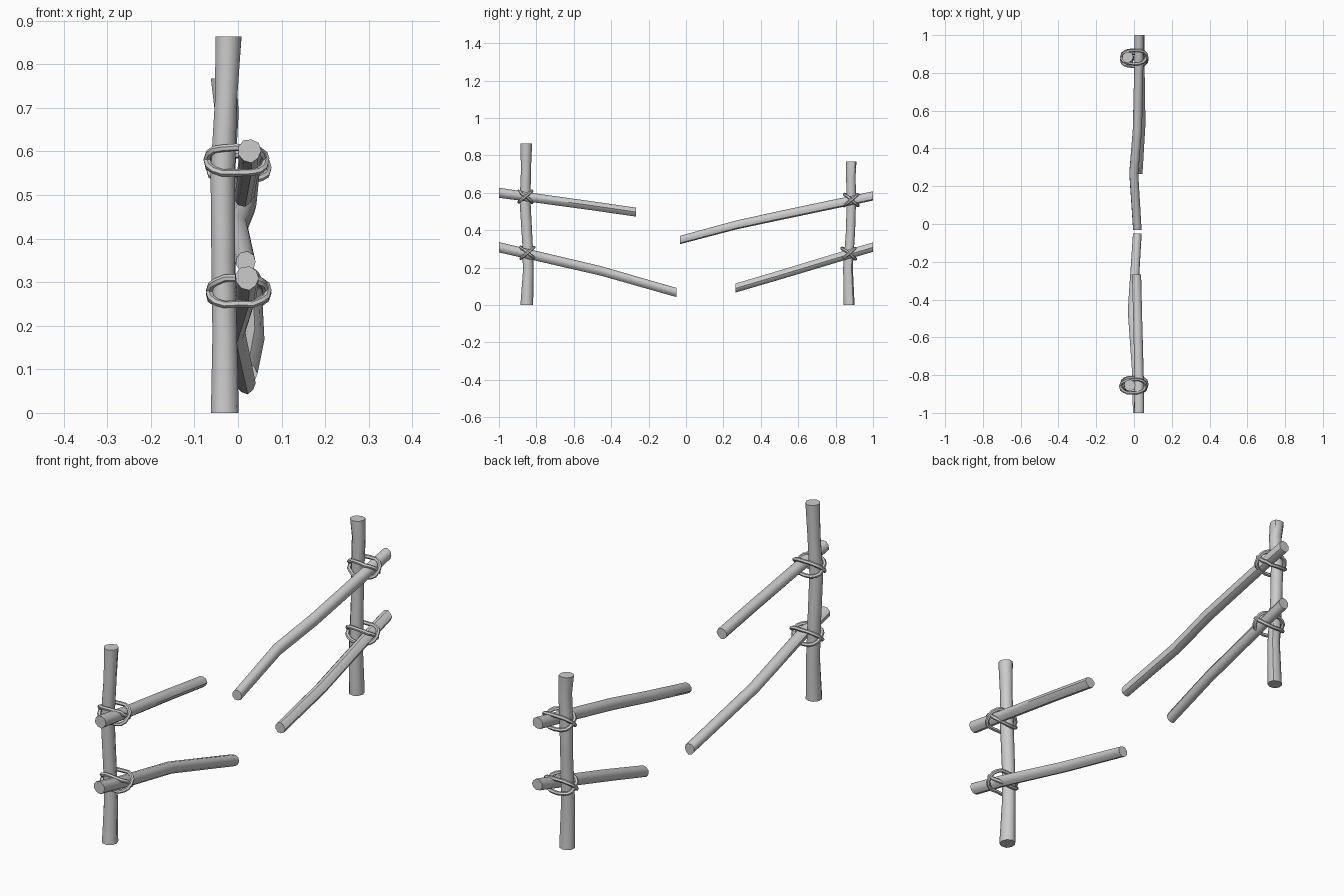
import bpy, bmesh, random
from math import sin, cos, pi, radians

if "Cube" in bpy.data.objects:
    bpy.data.objects.remove(bpy.data.objects["Cube"])
random.seed(4)


def log(name, pts, upright, sides=9):
    """Loft a hand-cut pole through (x, y, z, radius) points."""
    bm = bmesh.new()
    shape = [random.uniform(0.95, 1.06) for _ in range(sides)]
    rings = []
    for x, y, z, r in pts:
        ring = []
        for i in range(sides):
            a = 2 * pi * i / sides
            k = r * shape[i] * random.uniform(0.97, 1.03)
            u, v = k * cos(a), k * sin(a)
            co = (x + u, y + v, z) if upright else (x + u, y, z + v)
            ring.append(bm.verts.new(co))
        rings.append(ring)
    for a, b in zip(rings, rings[1:]):
        for i in range(sides):
            j = (i + 1) % sides
            bm.faces.new((a[i], a[j], b[j], b[i]))
    bm.faces.new(rings[0][::-1])
    bm.faces.new(rings[-1])
    bmesh.ops.recalc_face_normals(bm, faces=bm.faces)
    me = bpy.data.meshes.new(name)
    bm.to_mesh(me)
    bm.free()
    ob = bpy.data.objects.new(name, me)
    bpy.context.collection.objects.link(ob)
    smooth(ob)


def smooth(ob):
    bpy.ops.object.select_all(action='DESELECT')
    ob.select_set(True)
    bpy.context.view_layer.objects.active = ob
    if ob.type == 'CURVE':
        bpy.ops.object.convert(target='MESH')
    bpy.ops.object.shade_smooth_by_angle(angle=radians(50))


def lashing(name, x, y, z):
    """Two rope loops, tilted opposite ways, crossing on the rail and post."""
    for side in (1, -1):
        cu = bpy.data.curves.new(name, 'CURVE')
        cu.dimensions = '3D'
        cu.bevel_depth = 0.0085
        cu.bevel_resolution = 1
        sp = cu.splines.new('POLY')
        n = 16
        sp.points.add(n - 1)
        sp.use_cyclic_u = True
        for i in range(n):
            a = 2 * pi * i / n
            c, s = cos(a), sin(a)
            # squared-off oval
            px = 0.066 * abs(c) ** 0.8 * (1 if c > 0 else -1)
            py = 0.036 * abs(s) ** 0.8 * (1 if s > 0 else -1)
            w = random.uniform(-0.002, 0.002)
            sp.points[i].co = (x + px + side * 0.003 * (c > 0), y + py + w,
                               z + side * py * 0.85 + w, 1)
        ob = bpy.data.objects.new(name, cu)
        bpy.context.collection.objects.link(ob)
        smooth(ob)


# Posts
log("front_post", [(-0.031, -0.85, 0, 0.034), (-0.031, -0.843, 0.18, 0.029),
                   (-0.034, -0.846, 0.32, 0.028), (-0.036, -0.86, 0.55, 0.029),
                   (-0.028, -0.855, 0.72, 0.027), (-0.023, -0.853, 0.864, 0.031)], True)
log("rear_post", [(-0.03, 0.873, 0, 0.031), (-0.03, 0.866, 0.2, 0.027),
                  (-0.033, 0.88, 0.4, 0.026), (-0.033, 0.884, 0.56, 0.027),
                  (-0.026, 0.882, 0.69, 0.027), (-0.034, 0.883, 0.767, 0.03)], True)

# Broken rails, sagging toward the gap
log("front_upper_rail", [(0.026, -1, 0.602, 0.027), (0.026, -0.82, 0.576, 0.025),
                         (0.018, -0.5, 0.532, 0.024), (0.012, -0.268, 0.498, 0.024)], False)
log("front_lower_rail", [(0.021, -1, 0.309, 0.027), (0.018, -0.82, 0.268, 0.026),
                         (-0.008, -0.46, 0.185, 0.025), (0.018, -0.05, 0.068, 0.024)], False)
log("rear_upper_rail", [(0.027, 1, 0.582, 0.025), (0.026, 0.87, 0.555, 0.025),
                        (0.018, 0.5, 0.478, 0.025), (-0.001, 0.27, 0.428, 0.024),
                        (0.018, -0.032, 0.347, 0.023)], False)
log("rear_lower_rail", [(0.028, 1, 0.309, 0.025), (0.029, 0.87, 0.271, 0.025),
                        (0.034, 0.53, 0.168, 0.025), (0.02, 0.265, 0.09, 0.024)], False)

# Rope lashings
lashing("front_upper_lashing", -0.005, -0.859, 0.58)
lashing("front_lower_lashing", 0.0, -0.848, 0.279)
lashing("rear_upper_lashing", 0.0, 0.883, 0.562)
lashing("rear_lower_lashing", 0.0, 0.87, 0.275)
